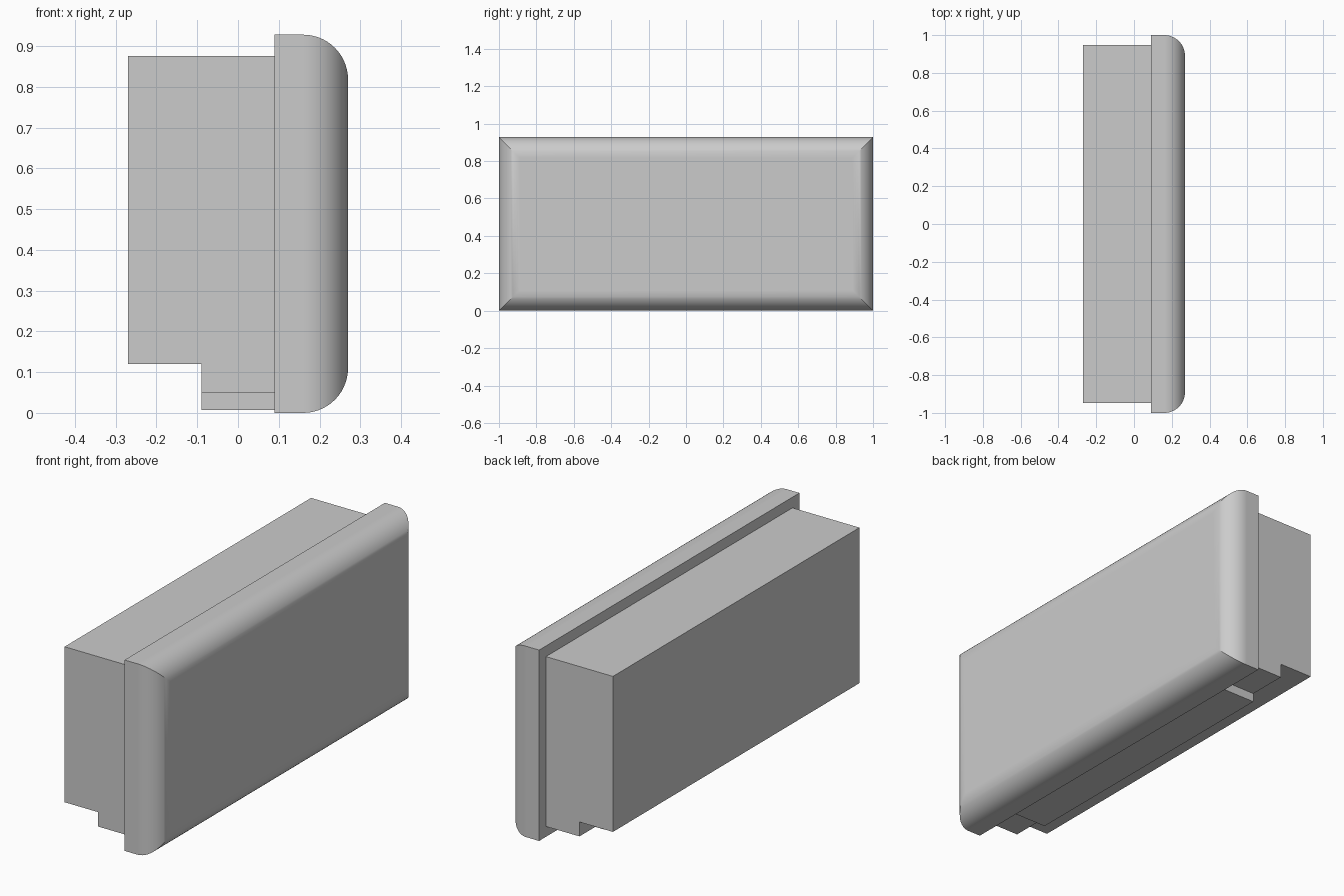
import bpy, bmesh, math

old = bpy.data.objects.get("Cube")
if old:
    bpy.data.objects.remove(old, do_unlink=True)

grey = bpy.data.materials.new("light_grey")
grey.use_nodes = True
colour = (0.6, 0.6, 0.6, 1)
grey.diffuse_color = colour
grey.node_tree.nodes["Principled BSDF"].inputs["Base Color"].default_value = colour


def loft(name, rings):
    """Skin a stack of matching closed rings and cap both ends."""
    bm = bmesh.new()
    loops = [[bm.verts.new(p) for p in ring] for ring in rings]
    for a, b in zip(loops, loops[1:]):
        for i in range(len(a)):
            j = (i + 1) % len(a)
            bm.faces.new((a[i], a[j], b[j], b[i]))
    bm.faces.new(loops[0])
    bm.faces.new(loops[-1])
    bmesh.ops.recalc_face_normals(bm, faces=bm.faces)
    mesh = bpy.data.meshes.new(name)
    bm.to_mesh(mesh)
    bm.free()
    mesh.materials.append(grey)
    obj = bpy.data.objects.new(name, mesh)
    bpy.context.collection.objects.link(obj)
    return obj


def extrude_y(name, profile, half):
    """Extrude an x-z profile symmetrically along y."""
    return loft(name, [[(x, y, z) for x, z in profile] for y in (-half, half)])


HALF_X, BACK_X, STEP_X = 0.27, 0.09, -0.09
HEIGHT, RADIUS = 0.928, 0.11


def plate_ring(x, inset):
    y, low, high = 1 - inset, inset, HEIGHT - inset
    return [(x, -y, low), (x, y, low), (x, y, high), (x, -y, high)]


# Cover plate: rounded rim with mitred corners
SEGMENTS = 14
rings = [plate_ring(BACK_X, 0)]
for i in range(SEGMENTS + 1):
    a = math.pi / 2 * i / SEGMENTS
    rings.append(plate_ring(HALF_X - RADIUS + RADIUS * math.sin(a),
                            RADIUS * (1 - math.cos(a))))
plate = loft("cover_plate", rings)
bpy.ops.object.select_all(action='DESELECT')
plate.select_set(True)
bpy.context.view_layer.objects.active = plate
bpy.ops.object.shade_smooth_by_angle(angle=math.radians(30))
weighted = plate.modifiers.new("flat_face_normals", 'WEIGHTED_NORMAL')
weighted.keep_sharp = True

# Housing behind the plate, with a stepped underside
extrude_y("housing", [(-HALF_X, 0.12), (STEP_X, 0.12), (STEP_X, 0.05),
                      (BACK_X, 0.05), (BACK_X, 0.876), (-HALF_X, 0.876)], 0.947)

# Shorter foot rail under the step
extrude_y("foot_rail", [(STEP_X, 0.007), (BACK_X, 0.007),
                        (BACK_X, 0.05), (STEP_X, 0.05)], 0.75)
